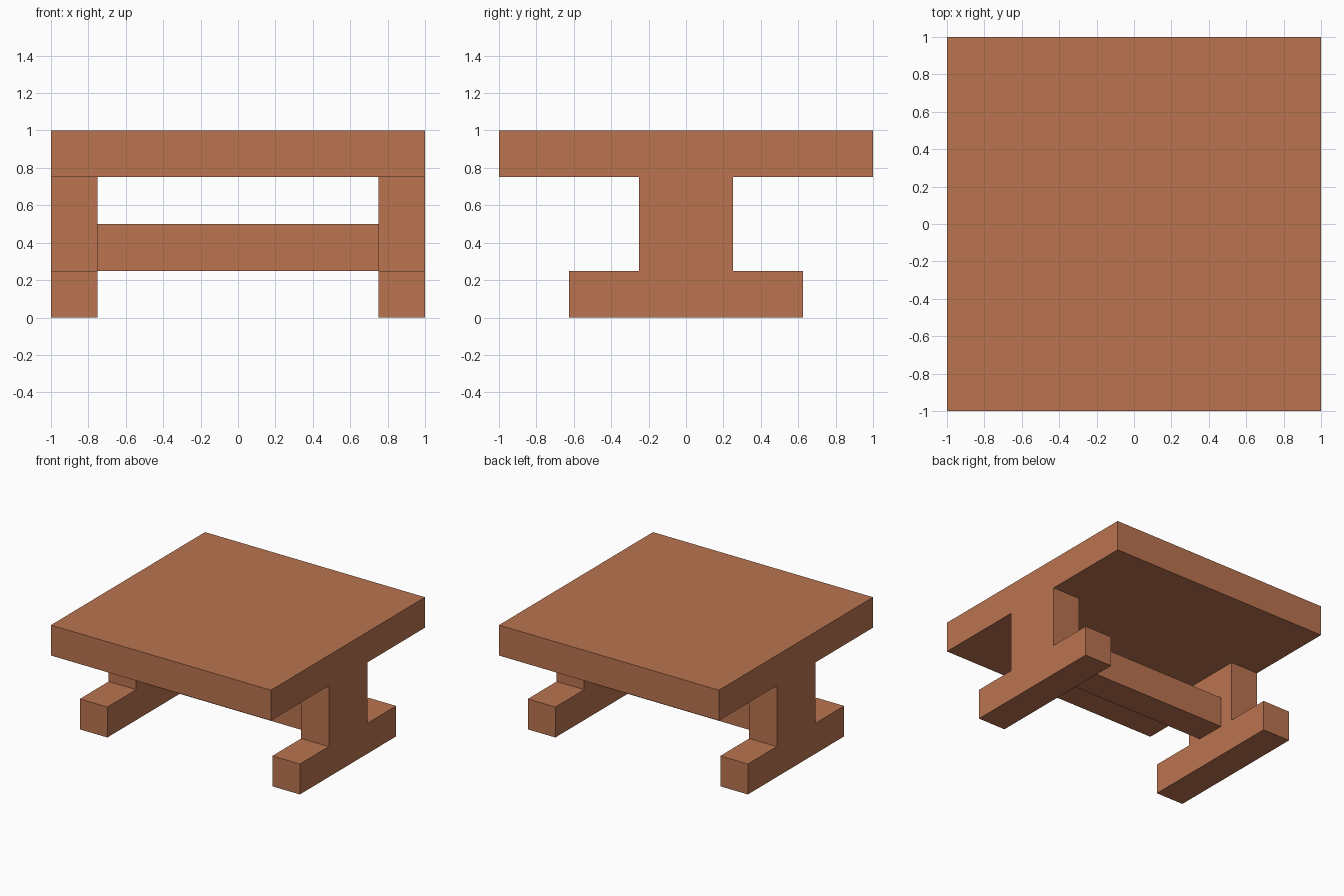
import bpy
import bmesh

if "Cube" in bpy.data.objects:
    bpy.data.objects.remove(bpy.data.objects["Cube"])

wood = bpy.data.materials.new("brown wood")
wood.diffuse_color = (0.49, 0.174, 0.08, 1.0)
wood.use_nodes = True
wood.node_tree.nodes["Principled BSDF"].inputs["Base Color"].default_value = wood.diffuse_color


def extrude_along_x(name, profile, x0, x1):
    """Extrude a (y, z) outline from x0 to x1."""
    bm = bmesh.new()
    face = bm.faces.new([bm.verts.new((x0, y, z)) for y, z in profile])
    ext = bmesh.ops.extrude_face_region(bm, geom=[face])
    verts = [g for g in ext["geom"] if isinstance(g, bmesh.types.BMVert)]
    bmesh.ops.translate(bm, verts=verts, vec=(x1 - x0, 0, 0))
    bmesh.ops.recalc_face_normals(bm, faces=bm.faces)
    mesh = bpy.data.meshes.new(name)
    bm.to_mesh(mesh)
    bm.free()
    mesh.materials.append(wood)
    obj = bpy.data.objects.new(name, mesh)
    bpy.context.collection.objects.link(obj)
    return obj


def rect(half_y, z0, z1):
    return [(-half_y, z0), (half_y, z0), (half_y, z1), (-half_y, z1)]


# Square table top
extrude_along_x("table_top", rect(1.0, 0.75, 1.0), -1.0, 1.0)

# Trestle legs: wide foot with a narrower post, one at each end
half = [(0.625, 0.0), (0.625, 0.25), (0.25, 0.25), (0.25, 0.75)]
trestle = half + [(-y, z) for y, z in reversed(half)]
extrude_along_x("left_trestle_leg", trestle, -1.0, -0.75)
extrude_along_x("right_trestle_leg", trestle, 0.75, 1.0)

# Stretcher beam joining the two posts
extrude_along_x("stretcher_beam", rect(0.125, 0.25, 0.5), -0.75, 0.75)
